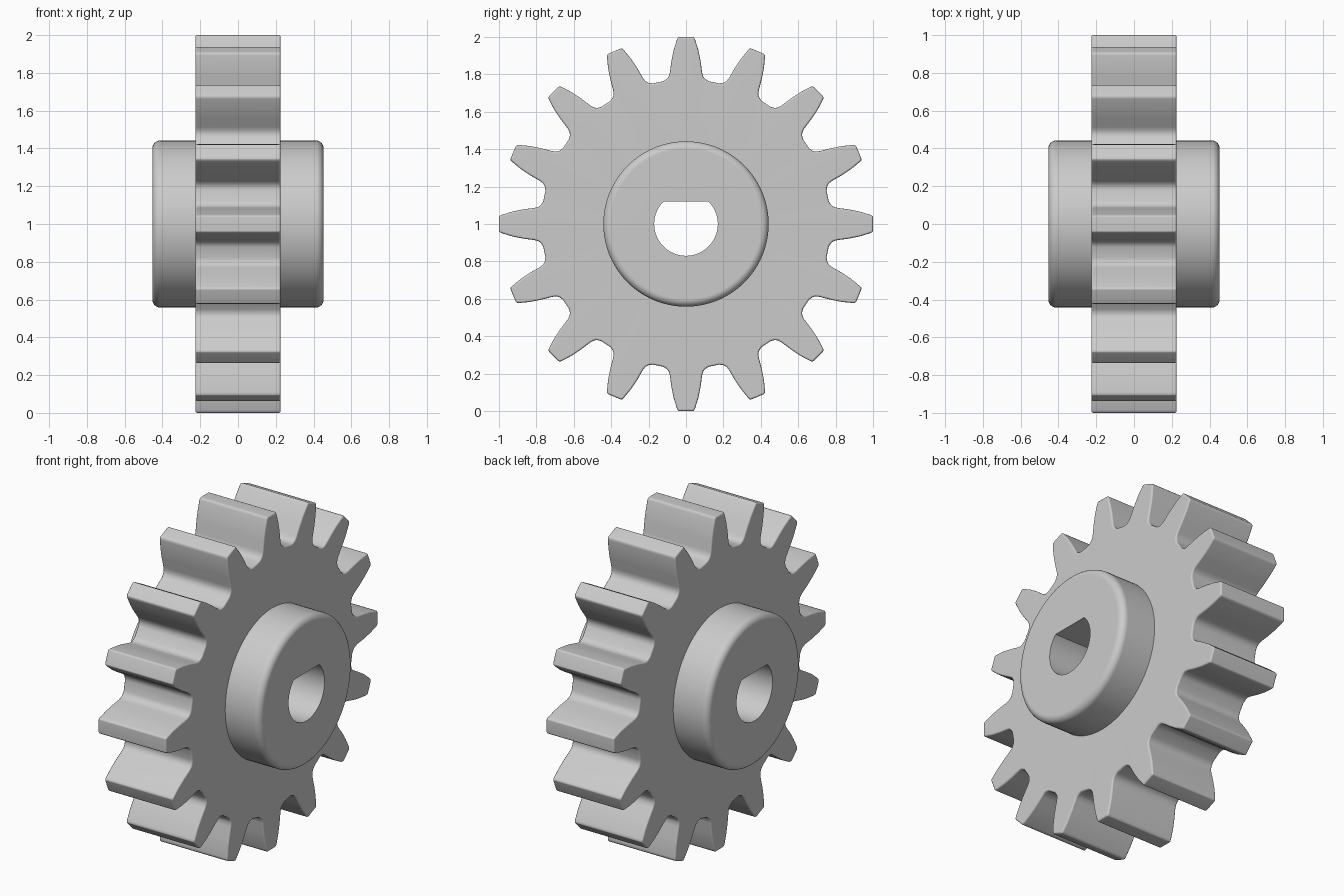
import bpy
import bmesh
from math import sin, cos, pi, tau, atan2, radians
from mathutils import Vector

cube = bpy.data.objects.get("Cube")
if cube:
    bpy.data.objects.remove(cube)

TEETH = 16
CENTRE = Vector((0, 0, 1))

grey = bpy.data.materials.new("light_grey")
grey.use_nodes = True
grey.diffuse_color = (0.6, 0.6, 0.6, 1)
grey.node_tree.nodes["Principled BSDF"].inputs["Base Color"].default_value = (0.6, 0.6, 0.6, 1)


def circle(radius, angles):
    return [Vector((radius * cos(a), radius * sin(a))) for a in angles]


def inset(points, distance):
    """Move a counter-clockwise outline inwards along its corner normals."""
    result = []
    for i, p in enumerate(points):
        before = (p - points[i - 1]).normalized()
        after = (points[(i + 1) % len(points)] - p).normalized()
        along = (before + after).normalized()
        shift = distance / max(0.6, along.dot(after))
        result.append(p + Vector((-along.y, along.x)) * shift)
    return result


def rounded_rings(outline, half_width, radius, steps):
    """Outer wall rings along x with a fillet at both ends."""
    side = []
    for i in range(steps + 1):
        a = pi / 2 * i / steps
        side.append((half_width - radius + radius * cos(a),
                     inset(outline, radius * (1 - sin(a)))))
    return side + [(-x, ring) for x, ring in reversed(side)]


def loft(name, rings):
    """Join rings into a closed tube-like solid."""
    bm = bmesh.new()
    loops = [[bm.verts.new(CENTRE + Vector((x, p.x, p.y))) for p in ring]
             for x, ring in rings]
    for k, loop in enumerate(loops):
        following = loops[(k + 1) % len(loops)]
        for i in range(len(loop)):
            j = (i + 1) % len(loop)
            bm.faces.new((loop[i], loop[j], following[j], following[i]))
    bmesh.ops.recalc_face_normals(bm, faces=bm.faces)
    mesh = bpy.data.meshes.new(name)
    bm.to_mesh(mesh)
    bm.free()
    mesh.materials.append(grey)
    obj = bpy.data.objects.new(name, mesh)
    bpy.context.collection.objects.link(obj)
    bpy.ops.object.select_all(action='DESELECT')
    obj.select_set(True)
    bpy.context.view_layer.objects.active = obj
    bpy.ops.object.shade_smooth_by_angle(angle=radians(38))
    weighted = obj.modifiers.new("flat_caps", 'WEIGHTED_NORMAL')
    weighted.keep_sharp = True
    return obj


# Toothed wheel: half a tooth from root to tip, mirrored and repeated
half_tooth = [(0.122, 0.763), (0.104, 0.774), (0.092, 0.788), (0.086, 0.81),
              (0.078, 0.87), (0.066, 0.93), (0.049, 0.985), (0.044, 0.996),
              (0.036, 1.0)]
tooth = half_tooth + [(-x, r) for x, r in reversed(half_tooth)]
outline = []
for k in range(TEETH):
    turn = tau * k / TEETH
    for x, r in tooth:
        outline.append(Vector((x * cos(turn) - r * sin(turn),
                               x * sin(turn) + r * cos(turn))))
inner = circle(0.3, [atan2(p.y, p.x) for p in outline])
loft("toothed_wheel",
     rounded_rings(outline, 0.225, 0.01, 3) + [(-0.225, inner), (0.225, inner)])

# Hub with a D-shaped bore, flat side up
angles = [tau * i / 96 for i in range(96)]
bore = [p * min(1, 0.12 / max(p.y, 0.01)) if p.y > 0.12 else p
        for p in circle(0.17, angles)]
for p in bore:
    p.y = min(p.y, 0.12)
loft("hub",
     rounded_rings(circle(0.442, angles), 0.453, 0.04, 6) + [(-0.453, bore), (0.453, bore)])
